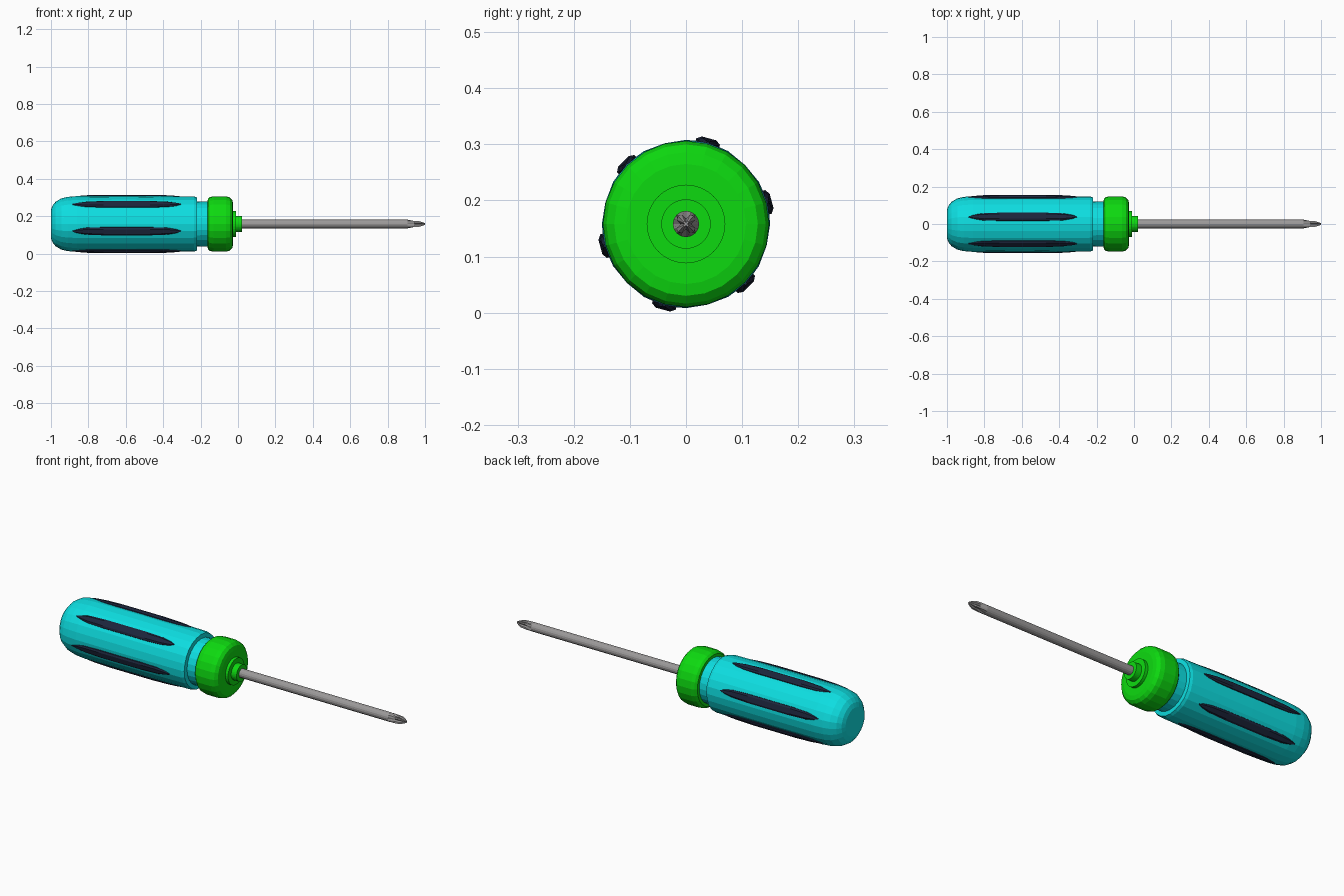
import bpy, bmesh, math

if "Cube" in bpy.data.objects:
    bpy.data.objects.remove(bpy.data.objects["Cube"])

AXIS_Z = 0.158
GRIP_ANGLES = [math.radians(15 + 60 * k) for k in range(6)]


def material(name, rgb):
    m = bpy.data.materials.new(name)
    m.diffuse_color = (*rgb, 1)
    m.use_nodes = True
    m.node_tree.nodes["Principled BSDF"].inputs["Base Color"].default_value = m.diffuse_color
    return m


TEAL = material("teal plastic", (0.004, 0.73, 0.75))
GREEN = material("green plastic", (0.004, 0.70, 0.005))
NAVY = material("dark navy rubber", (0.012, 0.019, 0.045))
STEEL = material("grey steel", (0.33, 0.32, 0.32))


def loft(name, mat, rings):
    """Skin a list of closed (x, y, z) rings and cap both ends."""
    bm = bmesh.new()
    loops = [[bm.verts.new((x, y, z + AXIS_Z)) for x, y, z in ring] for ring in rings]
    n = len(loops[0])
    for a, b in zip(loops, loops[1:]):
        for i in range(n):
            j = (i + 1) % n
            bm.faces.new((a[i], a[j], b[j], b[i]))
    bm.faces.new(loops[0])
    bm.faces.new(loops[-1])
    bmesh.ops.recalc_face_normals(bm, faces=bm.faces)
    me = bpy.data.meshes.new(name)
    bm.to_mesh(me)
    bm.free()
    me.materials.append(mat)
    ob = bpy.data.objects.new(name, me)
    bpy.context.collection.objects.link(ob)
    return ob


def turned(name, mat, profile, sides, shape=lambda x, a: 1.0):
    """Turn an (x, radius) profile round the long axis; shape scales the radius."""
    rings = []
    for x, r in profile:
        ring = []
        for i in range(sides):
            a = math.tau * i / sides
            s = r * shape(x, a)
            ring.append((x, s * math.cos(a), s * math.sin(a)))
        rings.append(ring)
    return loft(name, mat, rings)


# Handle: slightly six-lobed body with a rounded butt and a narrow neck
def lobes(x, a):
    return 1 + 0.008 * math.cos(6 * (a - GRIP_ANGLES[0]))


turned("handle", TEAL,
       [(-1.0, 0.075), (-0.992, 0.098), (-0.975, 0.119), (-0.945, 0.137),
        (-0.91, 0.145), (-0.86, 0.149), (-0.6, 0.150), (-0.4, 0.149),
        (-0.235, 0.147), (-0.22, 0.142), (-0.218, 0.125)], 24, lobes)
turned("handle_neck", TEAL, [(-0.23, 0.121), (-0.15, 0.119)], 24)

# Rubber grip strips, tapered at both ends
for k, ang in enumerate(GRIP_ANGLES):
    c, s = math.cos(ang), math.sin(ang)
    rings = []
    for x, w, top in [(-0.885, 0.003, 0.151), (-0.86, 0.011, 0.153),
                      (-0.81, 0.019, 0.156), (-0.72, 0.022, 0.158),
                      (-0.47, 0.022, 0.158), (-0.38, 0.019, 0.156),
                      (-0.33, 0.011, 0.154), (-0.305, 0.003, 0.152)]:
        section = [(-w, 0.138), (-w, top - 0.006), (-0.6 * w, top),
                   (0.6 * w, top), (w, top - 0.006), (w, 0.138)]
        rings.append([(x, r * c - t * s, r * s + t * c) for t, r in section])
    loft(f"grip_strip_{k + 1}", NAVY, rings)

# Green collar and its stepped nose
turned("collar", GREEN,
       [(-0.163, 0.115), (-0.161, 0.134), (-0.15, 0.144), (-0.13, 0.148),
        (-0.065, 0.148), (-0.043, 0.142), (-0.03, 0.128), (-0.026, 0.107)], 24)
turned("collar_disc", GREEN, [(-0.03, 0.07), (-0.01, 0.07)], 32)
turned("collar_nose", GREEN, [(-0.012, 0.044), (0.022, 0.044)], 32)


# Steel shaft with a cross-shaped tip
def flutes(x, a):
    if x < 0.925:
        return 1.0
    near = abs((a + math.pi / 4) % (math.pi / 2) - math.pi / 4)
    return 0.45 if near < 0.1 else (0.75 if near < 0.45 else 1.0)


turned("shaft", STEEL,
       [(0.0, 0.0235), (0.905, 0.0235), (0.94, 0.0235), (0.97, 0.021),
        (0.99, 0.012), (1.0, 0.006)], 16, flutes)
